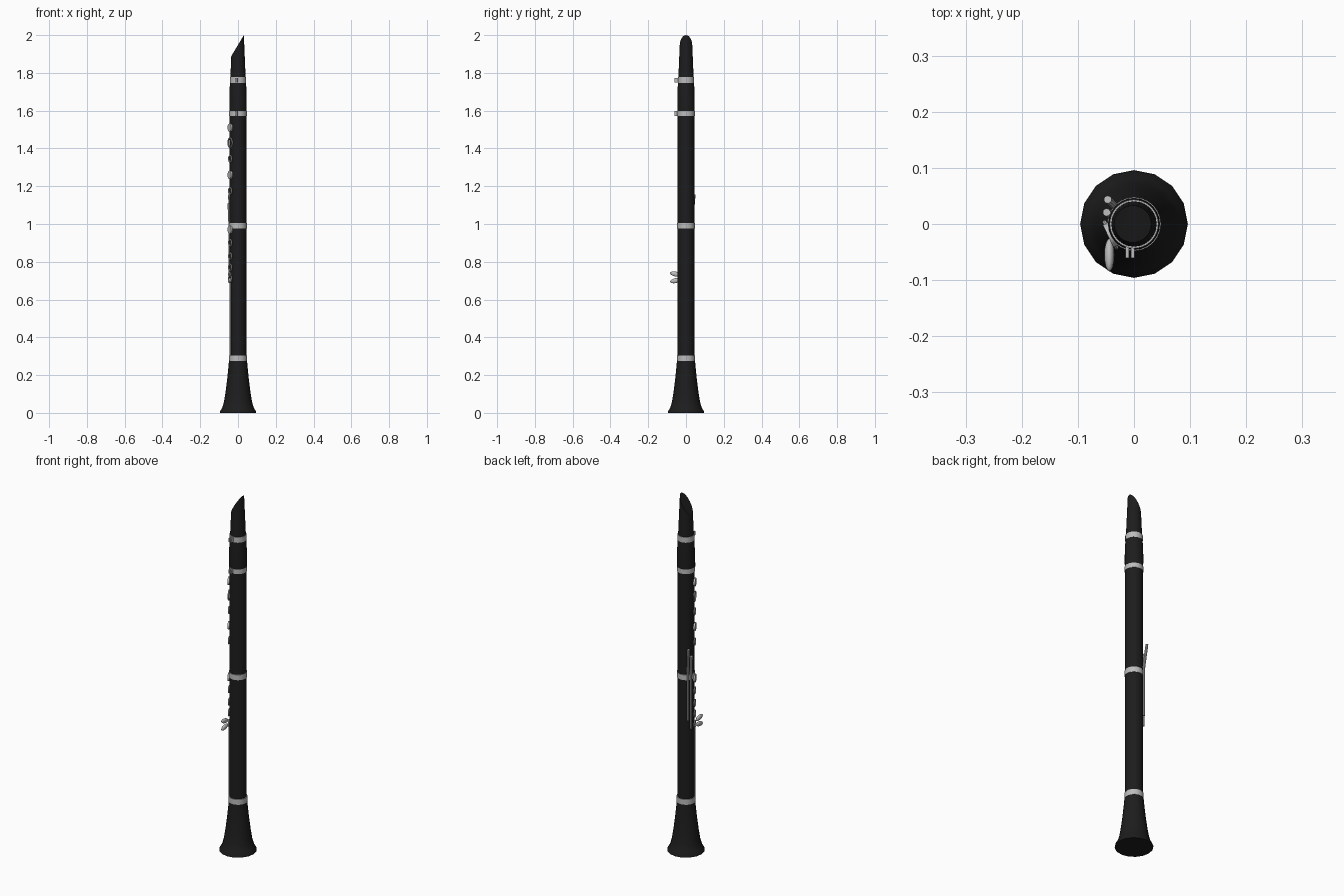
import bpy, bmesh, math
from mathutils import Vector

if "Cube" in bpy.data.objects:
    bpy.data.objects.remove(bpy.data.objects["Cube"])


def material(name, v):
    m = bpy.data.materials.new(name)
    m.diffuse_color = (v, v, v, 1)
    m.use_nodes = True
    m.node_tree.nodes["Principled BSDF"].inputs["Base Color"].default_value = m.diffuse_color
    return m


BLACK = material("black_wood", 0.012)
SILVER = material("silver", 0.5)


def finish(o, name, mat):
    o.name = name
    o.data.materials.clear()
    o.data.materials.append(mat)
    bpy.ops.object.select_all(action='DESELECT')
    o.select_set(True)
    bpy.context.view_layer.objects.active = o
    bpy.ops.object.shade_smooth_by_angle(angle=math.radians(35))
    return o


def lathe(name, profile, mat, sides=16, cut=None):
    bm = bmesh.new()
    rings = [[bm.verts.new((r * math.cos(2 * math.pi * i / sides),
                            r * math.sin(2 * math.pi * i / sides), z))
              for i in range(sides)] for r, z in profile]
    for a, b in zip(rings, rings[1:]):
        for i in range(sides):
            j = (i + 1) % sides
            bm.faces.new((a[i], a[j], b[j], b[i]))
    bm.faces.new(rings[0][::-1])
    bm.faces.new(rings[-1])
    if cut:
        geom = bm.verts[:] + bm.edges[:] + bm.faces[:]
        res = bmesh.ops.bisect_plane(bm, geom=geom, plane_co=cut[0], plane_no=cut[1],
                                     clear_outer=True)
        edges = [e for e in res['geom_cut'] if isinstance(e, bmesh.types.BMEdge)]
        bmesh.ops.holes_fill(bm, edges=edges)
    bmesh.ops.recalc_face_normals(bm, faces=bm.faces)
    me = bpy.data.meshes.new(name)
    bm.to_mesh(me)
    bm.free()
    o = bpy.data.objects.new(name, me)
    bpy.context.collection.objects.link(o)
    return finish(o, name, mat)


def around(deg, r, z):
    a = math.radians(deg)
    return Vector((r * math.cos(a), r * math.sin(a), z))


def rod(name, a, b, r):
    d = b - a
    bpy.ops.mesh.primitive_cylinder_add(vertices=10, radius=r, depth=d.length,
        location=(a + b) / 2, rotation=d.to_track_quat('Z', 'Y').to_euler())
    return finish(bpy.context.object, name, SILVER)


# wooden tube: bell, joints, barrel, mouthpiece
lathe("bell", [(0.096, 0), (0.095, 0.008), (0.083, 0.028), (0.074, 0.06), (0.066, 0.11),
               (0.057, 0.18), (0.051, 0.24), (0.047, 0.285)], BLACK)
lathe("lower_joint", [(0.044, 0.28), (0.044, 0.99)], BLACK, 24)
lathe("upper_joint", [(0.044, 0.99), (0.044, 1.585)], BLACK, 24)
lathe("barrel", [(0.045, 1.585), (0.046, 1.62), (0.046, 1.67), (0.042, 1.77)], BLACK, 24)
lathe("mouthpiece", [(0.041, 1.76), (0.036, 1.88), (0.031, 2.0)], BLACK, 24,
      cut=((0.031, 0, 2.0), (-0.11, 0, 0.066)))

# silver bands
for i, (z, h, r) in enumerate([(0.29, 0.03, 0.048), (0.99, 0.03, 0.0465),
                               (1.585, 0.026, 0.0465), (1.762, 0.03, 0.0435)]):
    lathe(f"band_{i}", [(r, z - h / 2), (r, z + h / 2)], SILVER, 24)

# clamp lugs on the two upper bands
for z in (1.585, 1.762):
    for x in (-0.012, -0.002):
        bpy.ops.mesh.primitive_cube_add(size=1, location=(x, -0.05, z))
        o = bpy.context.object
        o.scale = (0.006, 0.022, 0.024)
        finish(o, "clamp_lug", SILVER)

# finger keys: solid pads and open rings along one line
KEY = 205
for z, solid, r in [(1.51, 1, 0.022), (1.43, 0, 0.028), (1.345, 0, 0.02), (1.26, 1, 0.022),
                    (1.175, 0, 0.02), (0.97, 1, 0.022), (0.9, 0, 0.02), (0.83, 0, 0.02),
                    (0.77, 0, 0.02), (0.71, 0, 0.02)]:
    p = around(KEY, 0.046, z)
    rot = around(KEY, 1, 0).to_track_quat('Z', 'Y').to_euler()
    if solid:
        bpy.ops.mesh.primitive_cylinder_add(vertices=16, radius=r, depth=0.01,
                                            location=p, rotation=rot)
        finish(bpy.context.object, "key_pad", SILVER)
    else:
        bpy.ops.mesh.primitive_torus_add(major_segments=20, minor_segments=6,
            major_radius=r - 0.003, minor_radius=0.004, location=p, rotation=rot)
        finish(bpy.context.object, "key_ring", SILVER)

# long linkage rod to the bell
rod("linkage_rod", around(KEY, 0.045, 0.3), around(KEY, 0.045, 0.69), 0.004)

# side levers with raised ends
for deg, z0, z1, z2 in [(137, 0.75, 1.02, 1.155), (157, 0.7, 1.0, 1.11)]:
    mid = around(deg, 0.048, z1)
    rod("side_lever", around(deg, 0.048, z0), mid, 0.006)
    rod("side_lever_end", mid, around(deg, 0.064 if deg < 150 else 0.053, z2), 0.007)

# little-finger touch pieces
for z in (0.7, 0.735):
    bpy.ops.mesh.primitive_uv_sphere_add(segments=16, ring_count=8, radius=1,
        location=(-0.044, -0.055, z), rotation=(math.radians(-12 if z > 0.71 else 12), 0, 0))
    o = bpy.context.object
    o.scale = (0.009, 0.03, 0.013)
    finish(o, "touch_piece", SILVER)
